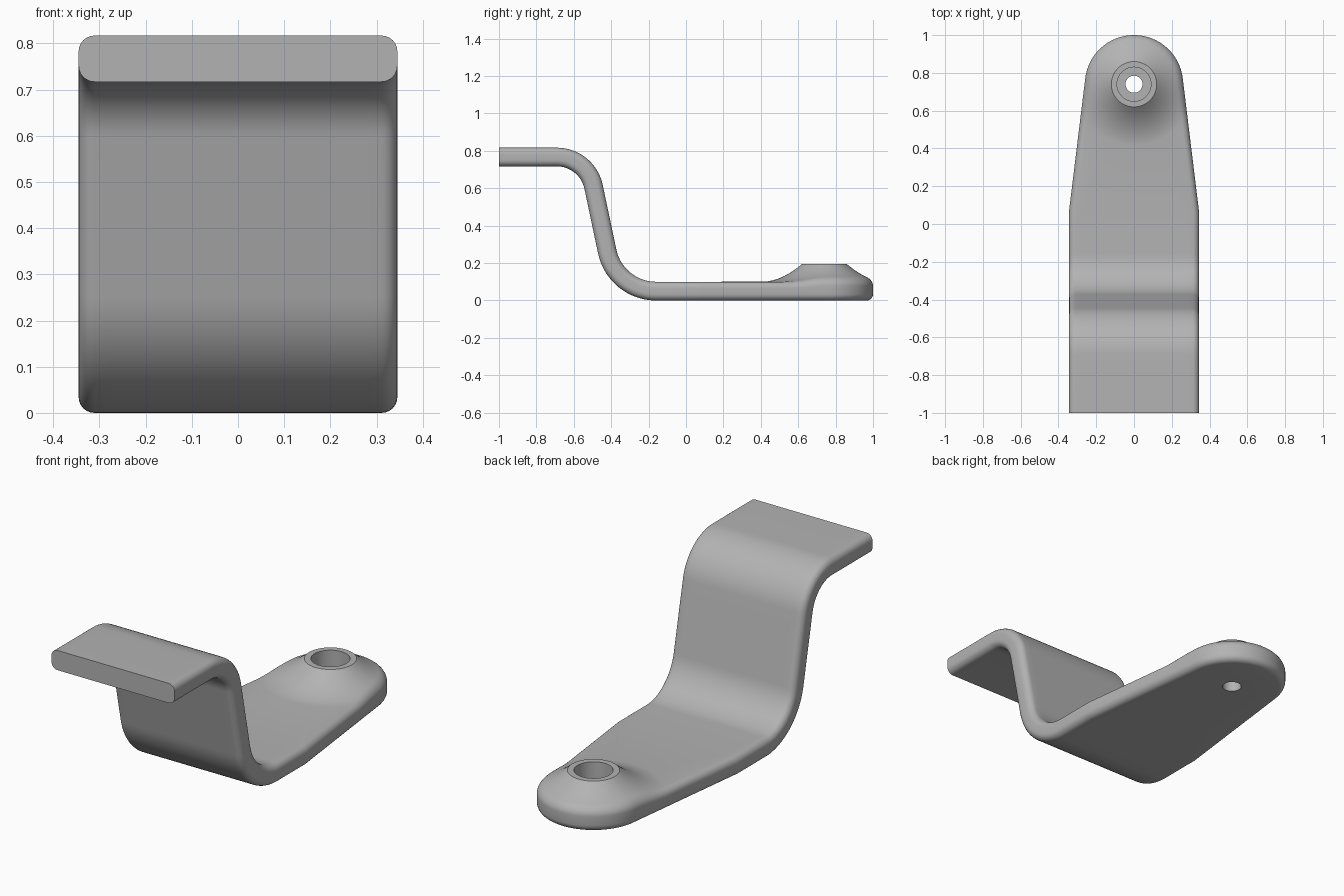
import bpy, bmesh
from math import sin, cos, pi, radians, hypot
from mathutils import Vector

if "Cube" in bpy.data.objects:
    bpy.data.objects.remove(bpy.data.objects["Cube"])

HALF, THICK, FILLET, STEPS = 0.345, 0.10, 0.034, 6
CUT, HOLE_Y, TIP_R = 0.06, 0.74, 0.26
BEND = radians(78)
BOSS_R, BOSS_Z, FLARE_R = 0.12, 0.195, 0.34
ROW = 20

steel = bpy.data.materials.new("steel grey")
steel.use_nodes = True
grey = (0.45, 0.45, 0.45, 1)
steel.diffuse_color = grey
steel.node_tree.nodes["Principled BSDF"].inputs["Base Color"].default_value = grey

bm = bmesh.new()


def skin(rings):
    """Join neighbouring closed rings of points with quads."""
    rows = [[bm.verts.new(p) for p in ring] for ring in rings]
    for a, b in zip(rows, rows[1:]):
        for i in range(len(a)):
            j = (i + 1) % len(a)
            bm.faces.new((a[i], a[j], b[j], b[i]))
    return rows


# Rounded-rectangle section of the strip: (x, height above centreline)
inner = HALF - FILLET
row_x = [inner - 2 * inner * i / ROW for i in range(ROW + 1)]
arc = [pi / 2 * i / STEPS for i in range(STEPS + 1)]
corner = [(inner + FILLET * cos(a), THICK / 2 - FILLET + FILLET * sin(a)) for a in arc]
upper = corner + [(x, THICK / 2) for x in row_x[1:-1]] + [(-x, h) for x, h in reversed(corner)]
section = upper + [(-x, -h) for x, h in upper]

# Bent centreline: (y, z, tilt)
path = [(-1, 0.767, 0)]
for i in range(17):
    a = BEND * i / 16
    path.append((-0.69 + 0.2 * sin(a), 0.567 + 0.2 * cos(a), a))
for i in range(21):
    a = BEND * (1 - i / 20)
    path.append((-0.16 - 0.267 * sin(a), 0.317 - 0.267 * cos(a), a))
path.append((CUT, THICK / 2, 0))
strip = skin([[(x, y + h * sin(a), z + h * cos(a)) for x, h in section] for y, z, a in path])
bm.faces.new(strip[0])

# Plan outline of the tapered pad: (point, outward normal)
lean = radians(7)
tangent = Vector((TIP_R * cos(lean), HOLE_Y + TIP_R * sin(lean)))
start = Vector((HALF, CUT))
side = [(start, Vector((1, 0)))]
side += [(start.lerp(tangent, i / 24), Vector((cos(lean), sin(lean)))) for i in range(1, 24)]
for i in range(24):
    a = lean + (pi / 2 - lean) * i / 24
    n = Vector((cos(a), sin(a)))
    side.append((Vector((0, HOLE_Y)) + n * TIP_R, n))
flip = Vector((-1, 1))
outline = side + [(Vector((0, HOLE_Y + TIP_R)), Vector((0, 1)))]
outline += [(p * flip, n * flip) for p, n in reversed(side)]
outline += [(Vector((-x, CUT)), Vector((0, 0))) for x in row_x[1:-1]]


def top_z(r):
    """Height of the concave flare around the boss."""
    return THICK + (BOSS_Z - THICK) * (max(0, FLARE_R - r) / (FLARE_R - BOSS_R)) ** 2


def circle_ring(radius, z=None, k=1.0):
    """Ring about the hole; with no z it lies on the flare, at fraction k of its reach."""
    ring = []
    for p, n in outline:
        d = p - n * FILLET - Vector((0, HOLE_Y))
        r = radius if z is not None else min(radius, BOSS_R + (d.length - BOSS_R) * k)
        q = d.normalized() * r
        ring.append((q.x, HOLE_Y + q.y, top_z(r) if z is None else z))
    return ring


def edge_ring(inset, drop, top):
    """Ring following the outline, inset for the rounded edge."""
    ring = []
    for p, n in outline:
        q = p - n * inset
        z = top_z(hypot(q.x, q.y - HOLE_Y)) - drop if top else drop
        ring.append((q.x, q.y, z))
    return ring


# Stepped hole, boss rim, flare, rounded rim and underside
rings = [circle_ring(r, z) for r, z in
         ((0.045, 0), (0.045, 0.06), (0.09, 0.06), (0.09, BOSS_Z), (BOSS_R, BOSS_Z))]
rings += [circle_ring(BOSS_R + (FLARE_R - BOSS_R) * k / 12, k=k / 12) for k in range(1, 12)]
rings += [edge_ring(FILLET * (1 - sin(a)), FILLET * (1 - cos(a)), True) for a in arc]
rings += [edge_ring(FILLET * (1 - cos(a)), FILLET * (1 - sin(a)), False) for a in arc]
rings.append(rings[0])
skin(rings)

# Open the pad where it meets the strip and weld the two
bm.normal_update()
inside = [f for f in bm.faces if all(abs(v.co.y - CUT) < 1e-5 for v in f.verts)]
bmesh.ops.delete(bm, geom=inside, context='FACES')
bmesh.ops.remove_doubles(bm, verts=bm.verts, dist=1e-4)
bmesh.ops.recalc_face_normals(bm, faces=bm.faces)

mesh = bpy.data.meshes.new("offset_bracket")
bm.to_mesh(mesh)
bm.free()
mesh.materials.append(steel)
bracket = bpy.data.objects.new("offset_bracket", mesh)
bpy.context.collection.objects.link(bracket)
bpy.context.view_layer.objects.active = bracket
bracket.select_set(True)
bpy.ops.object.shade_smooth_by_angle(angle=radians(30))
